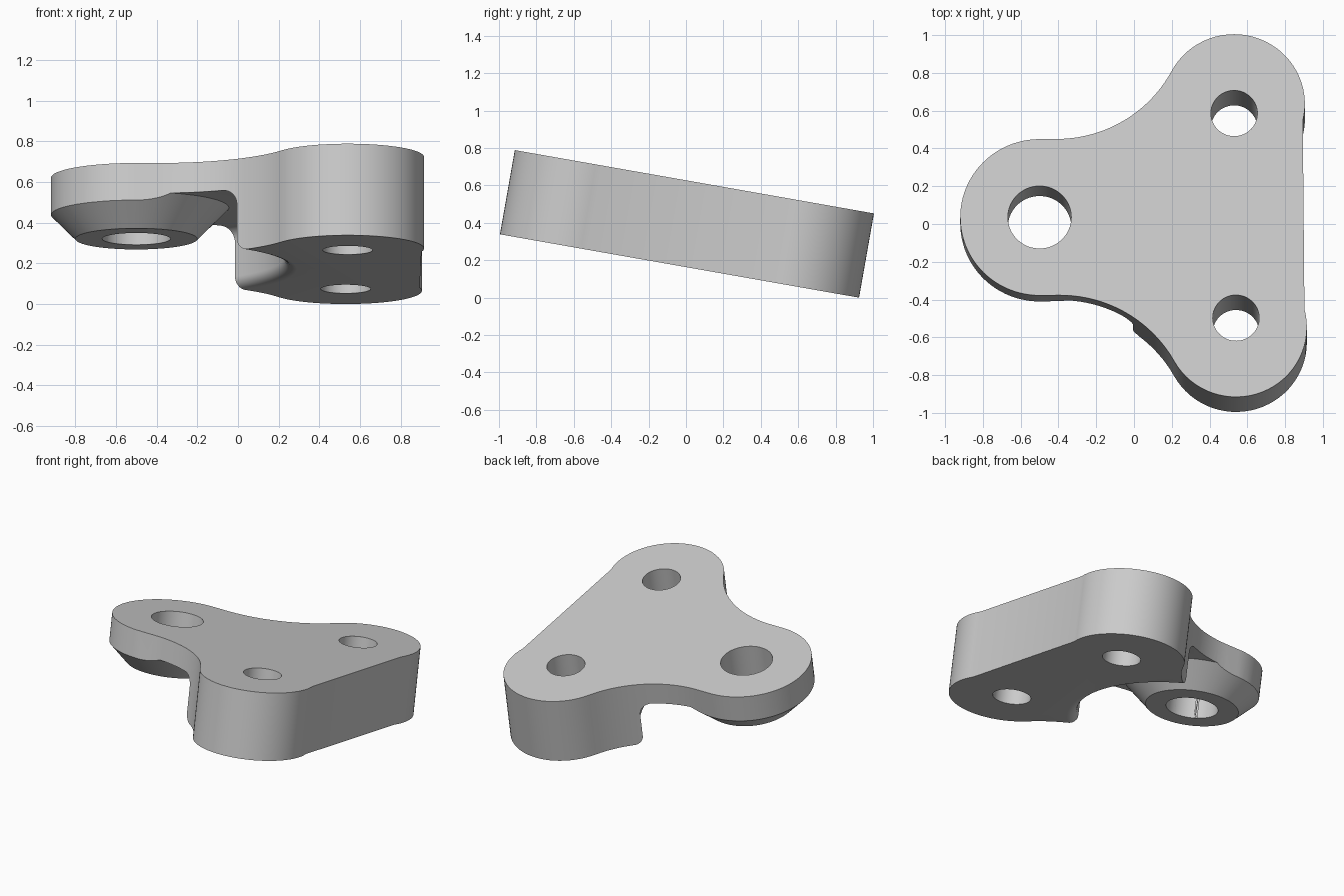
import bpy, bmesh
from math import sin, cos, pi, radians, acos, atan2
from mathutils import Matrix, Vector

cube = bpy.data.objects.get("Cube")
if cube:
    bpy.data.objects.remove(cube, do_unlink=True)

# Plate dimensions, measured with its top face on local z = 0
THICK = 0.457
LOBE, LOBE_R = Vector((0.535, 0.6)), 0.375
BOSS_X, BOSS_R = -0.5, 0.42
EDGE_X, NECK_X = 0.898, -0.4

steel = bpy.data.materials.new("plain grey")
steel.use_nodes = True
grey = (0.6, 0.6, 0.6, 1)
steel.diffuse_color = grey
steel.node_tree.nodes["Principled BSDF"].inputs["Base Color"].default_value = grey


def arc(cx, cy, r, a, b, n):
    return [(cx + r * cos(a + (b - a) * i / n), cy + r * sin(a + (b - a) * i / n))
            for i in range(n + 1)]


def make_object(name, bm):
    bmesh.ops.remove_doubles(bm, verts=bm.verts, dist=1e-5)
    bmesh.ops.recalc_face_normals(bm, faces=bm.faces)
    mesh = bpy.data.meshes.new(name)
    bm.to_mesh(mesh)
    bm.free()
    ob = bpy.data.objects.new(name, mesh)
    bpy.context.collection.objects.link(ob)
    mesh.materials.append(steel)
    return ob


def prism(name, points, z0, z1):
    bm = bmesh.new()
    face = bm.faces.new([bm.verts.new((x, y, z0)) for x, y in points])
    ext = bmesh.ops.extrude_face_region(bm, geom=[face])
    top = [v for v in ext["geom"] if isinstance(v, bmesh.types.BMVert)]
    bmesh.ops.translate(bm, verts=top, vec=(0, 0, z1 - z0))
    return make_object(name, bm)


def lathe(name, profile, steps):
    bm = bmesh.new()
    verts = [bm.verts.new((r, 0, -d)) for r, d in profile]
    edges = [bm.edges.new(pair) for pair in zip(verts, verts[1:])]
    bmesh.ops.spin(bm, geom=verts + edges, cent=(0, 0, 0), axis=(0, 0, 1),
                   angle=2 * pi, steps=steps)
    return make_object(name, bm)


def cut(target, cutter):
    mod = target.modifiers.new("cut", "BOOLEAN")
    mod.operation, mod.solver, mod.object = "DIFFERENCE", "EXACT", cutter
    bpy.context.view_layer.objects.active = target
    bpy.ops.object.modifier_apply(modifier=mod.name)
    bpy.data.objects.remove(cutter, do_unlink=True)


# Three-lobed outline: back half from arcs, front half mirrored
dx, dy = LOBE.x - NECK_X, LOBE.y - BOSS_R
neck_r = (dx * dx + dy * dy - LOBE_R ** 2) / (2 * (LOBE_R + dy))
neck_y = BOSS_R + neck_r
tangent = atan2(neck_y - LOBE.y, NECK_X - LOBE.x)
start = -acos((EDGE_X - LOBE.x) / LOBE_R)
half = arc(LOBE.x, LOBE.y, LOBE_R, start, tangent, 32)
half += arc(NECK_X, neck_y, neck_r, tangent - pi, -pi / 2, 20)[1:]
half += arc(BOSS_X, 0, BOSS_R, pi / 2, pi, 24)
outline = half + [(x, -y) for x, y in reversed(half[:-1])]
bracket = prism("bracket_plate", outline, -THICK, 0)

# Round relief under the plate, leaving the chamfered boss and the deep block
profile = [(0, 0.305), (0.3, 0.305), (0.455, 0.15)]
profile += arc(0.65, 0.23, 0.08, -pi / 2, 0, 8)
profile += arc(0.79, THICK - 0.06, 0.06, pi, pi / 2, 8)
profile += [(0.79, 0.7), (0, 0.7)]
relief = lathe("relief_cutter", profile, 128)
relief.data.transform(Matrix.Translation((BOSS_X, 0, 0)))
cut(bracket, relief)

# Three through holes
for x, y, r in ((BOSS_X, 0, 0.168), (LOBE.x, 0.55, 0.123), (LOBE.x, -0.55, 0.123)):
    cut(bracket, prism("hole_cutter", arc(x, y, r, 0, 2 * pi, 64)[:-1], -1, 1))

# Smooth the curved walls and set the tilt
bracket.data.transform(Matrix.Translation((0, 0.04, 0.62))
                       @ Matrix.Rotation(radians(-10), 4, "X")
                       @ Matrix.Rotation(radians(0.5), 4, "Z"))
bpy.ops.object.select_all(action="DESELECT")
bracket.select_set(True)
bpy.context.view_layer.objects.active = bracket
bpy.ops.object.shade_smooth_by_angle(angle=radians(30))
